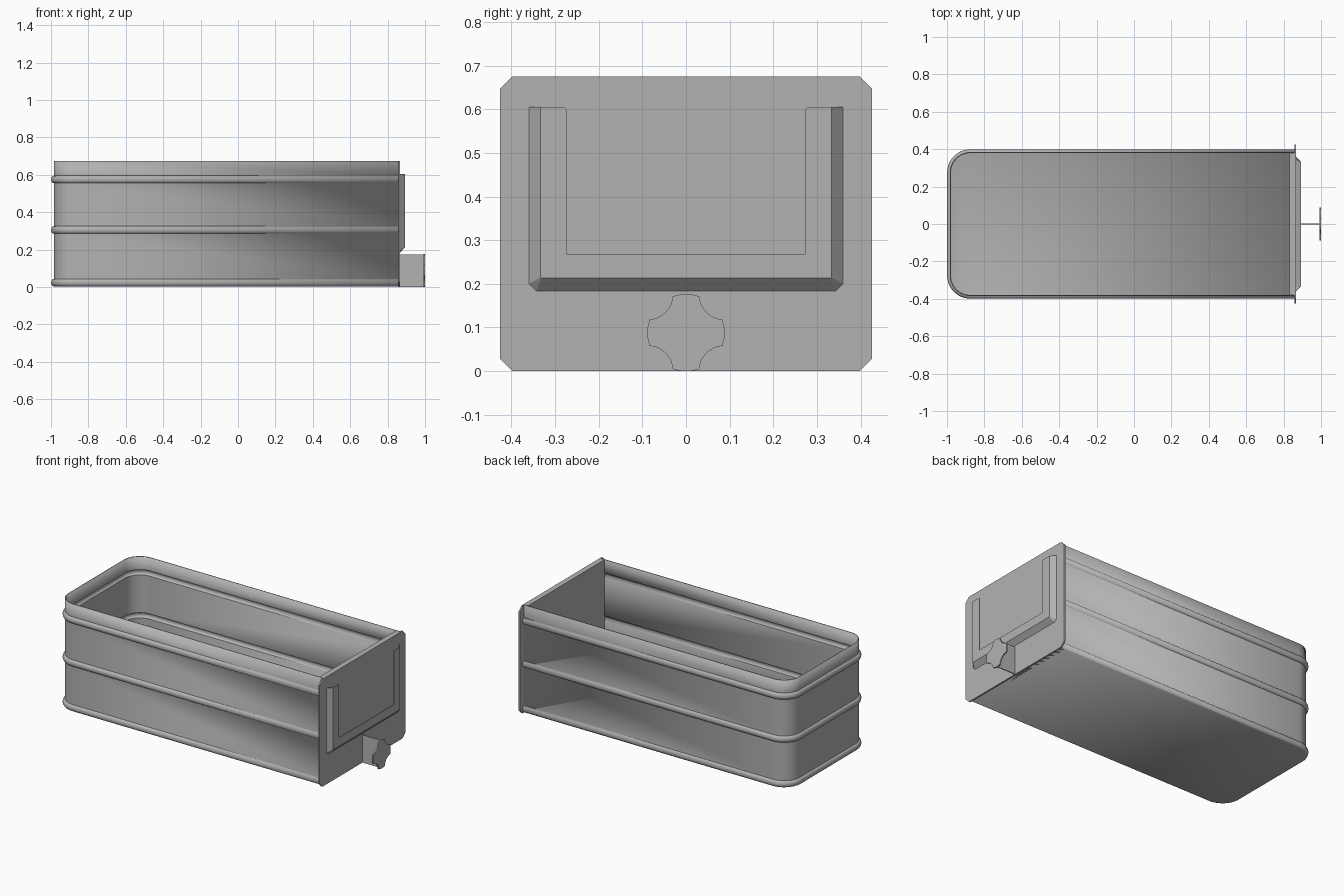
import bpy, bmesh
from math import sin, cos, pi, radians
from mathutils import Vector

cube = bpy.data.objects.get("Cube")
if cube:
    bpy.data.objects.remove(cube, do_unlink=True)

steel = bpy.data.materials.new("grey_steel")
steel.use_nodes = True
GREY = (0.45, 0.45, 0.45, 1)
steel.diffuse_color = GREY
steel.node_tree.nodes["Principled BSDF"].inputs["Base Color"].default_value = GREY


def finish(name, bm, thickness=0, smooth=False):
    bmesh.ops.recalc_face_normals(bm, faces=bm.faces)
    mesh = bpy.data.meshes.new(name)
    bm.to_mesh(mesh)
    bm.free()
    mesh.materials.append(steel)
    ob = bpy.data.objects.new(name, mesh)
    bpy.context.collection.objects.link(ob)
    if thickness:
        mod = ob.modifiers.new("sheet", 'SOLIDIFY')
        mod.thickness = thickness
        mod.offset = -1
    if smooth:
        bpy.ops.object.select_all(action='DESELECT')
        ob.select_set(True)
        bpy.context.view_layer.objects.active = ob
        bpy.ops.object.shade_smooth_by_angle(angle=radians(35))
    return ob


def slab(name, outline, x0, x1):
    """Extrude a (y, z) outline along x."""
    bm = bmesh.new()
    face = bm.faces.new([bm.verts.new((x0, y, z)) for y, z in outline])
    ext = bmesh.ops.extrude_face_region(bm, geom=[face])
    moved = [v for v in ext["geom"] if isinstance(v, bmesh.types.BMVert)]
    bmesh.ops.translate(bm, verts=moved, vec=(x1 - x0, 0, 0))
    return finish(name, bm)


TOP, BACK, END, HALF, RADIUS = 0.675, -0.985, 0.857, 0.385, 0.11

# Bin shell: beaded wall section swept round a U-shaped path, plus the floor
section = []
for base in (0.004, 0.285, 0.555):
    for i in range(9):
        a = pi * i / 8
        section.append((0.014 * sin(a), base + 0.02 * (1 - cos(a))))
section.append((0, TOP))

path = [(Vector((END, -HALF)), Vector((0, -1)))]
for sign, start in ((-1, 1.5 * pi), (1, pi)):
    centre = Vector((BACK + RADIUS, sign * (HALF - RADIUS)))
    for i in range(13):
        a = start - 0.5 * pi * i / 12
        n = Vector((cos(a), sin(a)))
        path.append((centre + n * RADIUS, n))
path.append((Vector((END, HALF)), Vector((0, 1))))

bm = bmesh.new()
rings = [[bm.verts.new((*(p + n * off), z)) for off, z in section] for p, n in path]
for a, b in zip(rings, rings[1:]):
    for j in range(len(section) - 1):
        bm.faces.new((a[j], b[j], b[j + 1], a[j + 1]))
bm.faces.new([r[0] for r in rings])
for f in bm.faces:
    # the open shell needs an explicit outward direction
    f.normal_update()
    c = f.calc_center_median()
    if f.normal.dot(c - Vector((0, 0, 0.34))) < 0:
        f.normal_flip()
finish("bin_shell", bm, 0.006, True)

# End plate with clipped corners, and the thicker inner end wall
W, C = 0.426, 0.028
slab("end_plate", [(-W + C, 0), (W - C, 0), (W, C), (W, TOP - C),
                   (W - C, TOP), (-W + C, TOP), (-W, TOP - C), (-W, C)], END, 0.866)
slab("inner_end_wall", [(-0.383, 0.004), (0.383, 0.004),
                        (0.383, TOP), (-0.383, TOP)], 0.832, END)

# Label holder: sloped rim and flat lip of folded sheet, open at the top
half_rims = [
    (0.866, [(0.36, 0.605), (0.36, 0.2), (0.343, 0.184)]),
    (0.894, [(0.333, 0.605), (0.333, 0.215), (0.331, 0.213)]),
    (0.894, [(0.274, 0.598), (0.274, 0.269), (0.272, 0.268)]),
]
bm = bmesh.new()
rims = []
for x, pts in half_rims:
    full = pts + [(-y, z) for y, z in reversed(pts)]
    rims.append([bm.verts.new((x, y, z)) for y, z in full])
for a, b in zip(rims, rims[1:]):
    for i in range(len(a) - 1):
        bm.faces.new((a[i], a[i + 1], b[i + 1], b[i]))
# Rounded tips of the lip
for i in (0, -1):
    s = 1 if i == 0 else -1
    tip = [bm.verts.new((0.894, s * y, z)) for y, z in ((0.276, 0.603), (0.281, 0.605))]
    bm.faces.new((rims[1][i], rims[2][i], *tip))
finish("label_holder", bm, 0.004)

# Handle: upright web and four-lobed knob
slab("handle_web", [(-0.003, 0.001), (0.003, 0.001),
                    (0.003, 0.175), (-0.003, 0.175)], 0.866, 0.992)
knob = []
R, SCOOP = 0.088, 0.058
for q in range(4):
    turn = q * pi / 2
    pts = [(R, -0.012), (R, 0.012)]
    for i in range(9):
        a = 1.5 * pi - 0.08 - (pi / 2 - 0.16) * i / 8
        pts.append((R + SCOOP * cos(a), R + SCOOP * sin(a)))
    knob += [(y * cos(turn) - z * sin(turn), R + y * sin(turn) + z * cos(turn))
             for y, z in pts]
slab("handle_knob", knob, 0.992, 1.0)
